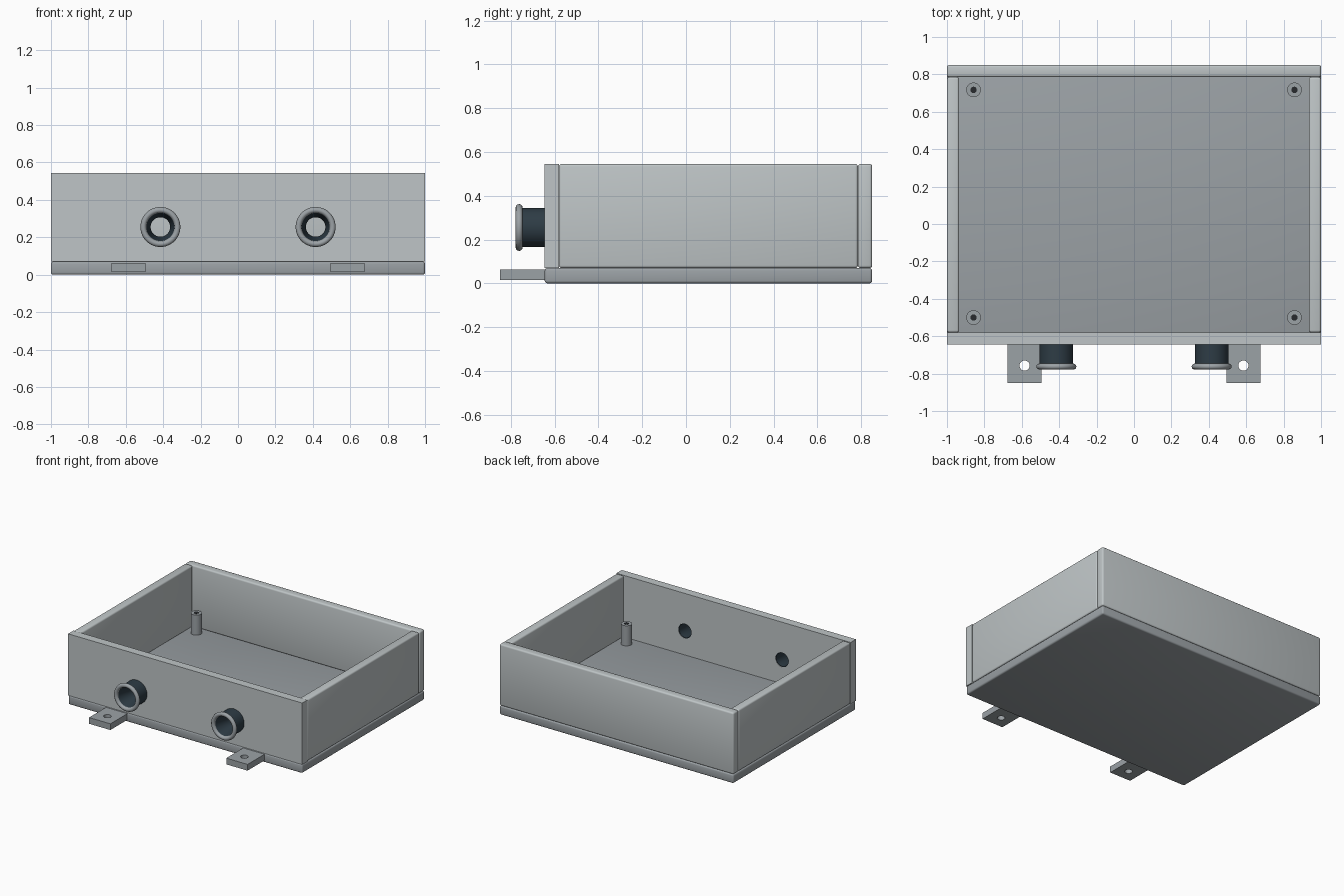
import bpy, bmesh, math
from mathutils import Matrix

if "Cube" in bpy.data.objects:
    bpy.data.objects.remove(bpy.data.objects["Cube"])


def material(name, rgb):
    m = bpy.data.materials.new(name)
    m.diffuse_color = (*rgb, 1)
    m.use_nodes = True
    m.node_tree.nodes["Principled BSDF"].inputs["Base Color"].default_value = m.diffuse_color
    return m


PANEL = material("light_grey_panel", (0.52, 0.56, 0.57))
BASE = material("mid_grey_metal", (0.33, 0.36, 0.38))
DARK = material("dark_blue_rubber", (0.027, 0.045, 0.06))
HOLE = material("near_black", (0.02, 0.023, 0.026))


def finish(bm, name, mat, smooth=False):
    bmesh.ops.recalc_face_normals(bm, faces=bm.faces)
    me = bpy.data.meshes.new(name)
    bm.to_mesh(me)
    bm.free()
    ob = bpy.data.objects.new(name, me)
    bpy.context.collection.objects.link(ob)
    me.materials.append(mat)
    activate(ob)
    if smooth:
        bpy.ops.object.shade_smooth_by_angle(angle=math.radians(40))
    return ob


def activate(ob):
    bpy.ops.object.select_all(action='DESELECT')
    ob.select_set(True)
    bpy.context.view_layer.objects.active = ob


def box(name, lo, hi, mat, bevel=0.0):
    bm = bmesh.new()
    bmesh.ops.create_cube(bm, size=1)
    for v in bm.verts:
        v.co = [(a + b) / 2 + c * (b - a) for a, b, c in zip(lo, hi, v.co)]
    if bevel:
        bmesh.ops.bevel(bm, geom=bm.edges[:], offset=bevel, segments=3,
                        profile=0.5, affect='EDGES')
    return finish(bm, name, mat, bool(bevel))


def cylinder(name, centre, r, depth, mat, axis='Z'):
    bm = bmesh.new()
    rot = Matrix.Rotation(math.pi / 2, 4, 'X') if axis == 'Y' else Matrix()
    bmesh.ops.create_cone(bm, cap_ends=True, segments=32, radius1=r, radius2=r,
                          depth=depth, matrix=Matrix.Translation(centre) @ rot)
    return finish(bm, name, mat, True)


def lathe(name, x, z, profile, mat, n=48):
    """Revolve a closed (radius, y) loop about the y direction."""
    bm = bmesh.new()
    rings = []
    for i in range(n):
        a = 2 * math.pi * i / n
        rings.append([bm.verts.new((x + r * math.cos(a), y, z + r * math.sin(a)))
                      for r, y in profile])
    k = len(profile)
    for i in range(n):
        p, q = rings[i], rings[(i + 1) % n]
        for j in range(k):
            bm.faces.new((p[j], p[(j + 1) % k], q[(j + 1) % k], q[j]))
    return finish(bm, name, mat, True)


def cut(ob, cutter):
    mod = ob.modifiers.new("hole", 'BOOLEAN')
    mod.operation = 'DIFFERENCE'
    mod.solver = 'EXACT'
    mod.object = cutter
    activate(ob)
    bpy.ops.object.modifier_apply(modifier=mod.name)
    bpy.data.objects.remove(cutter)


# Tray: floor slab and four walls
box("base_plate", (-1, -0.645, 0), (1, 0.85, 0.07), BASE, 0.012)
box("back_wall", (-1, 0.785, 0.07), (1, 0.85, 0.545), PANEL, 0.012)
front = box("front_wall", (-1, -0.645, 0.07), (1, -0.58, 0.545), PANEL)

GX, GZ = 0.415, 0.255
for s, side in ((-1, "left"), (1, "right")):
    x0, x1 = sorted((s * 0.935, s * 1.0))
    box(side + "_wall", (x0, -0.58, 0.07), (x1, 0.785, 0.545), PANEL, 0.012)

    # Cable inlet: hole in the wall, rubber sleeve and rolled rim
    cut(front, cylinder("cutter", (s * GX, -0.61, GZ), 0.056, 0.2, PANEL, 'Y'))
    lathe(side + "_cable_sleeve", s * GX, GZ,
          [(0.09, -0.645), (0.09, -0.762), (0.076, -0.762), (0.052, -0.66),
           (0.052, -0.582), (0.0558, -0.582), (0.0558, -0.645)], DARK)
    rim = [(0.091 + 0.016 * math.cos(t * math.pi / 6),
            -0.762 + 0.016 * math.sin(t * math.pi / 6)) for t in range(12)]
    lathe(side + "_sleeve_rim", s * GX, GZ, rim, BASE)

    # Mounting tab with screw hole
    x0, x1 = sorted((s * 0.495, s * 0.677))
    tab = box(side + "_mounting_tab", (x0, -0.85, 0.015), (x1, -0.64, 0.063), BASE)
    cut(tab, cylinder("cutter", (s * 0.585, -0.757, 0.04), 0.027, 0.2, BASE))

    # Standoff posts with dark screw sockets
    for y, end in ((-0.5, "front"), (0.717, "back")):
        tag = end + "_" + side
        cylinder(tag + "_post", (s * 0.858, y, 0.145), 0.039, 0.16, BASE)
        cylinder(tag + "_post_socket", (s * 0.858, y, 0.216), 0.017, 0.022, HOLE)
